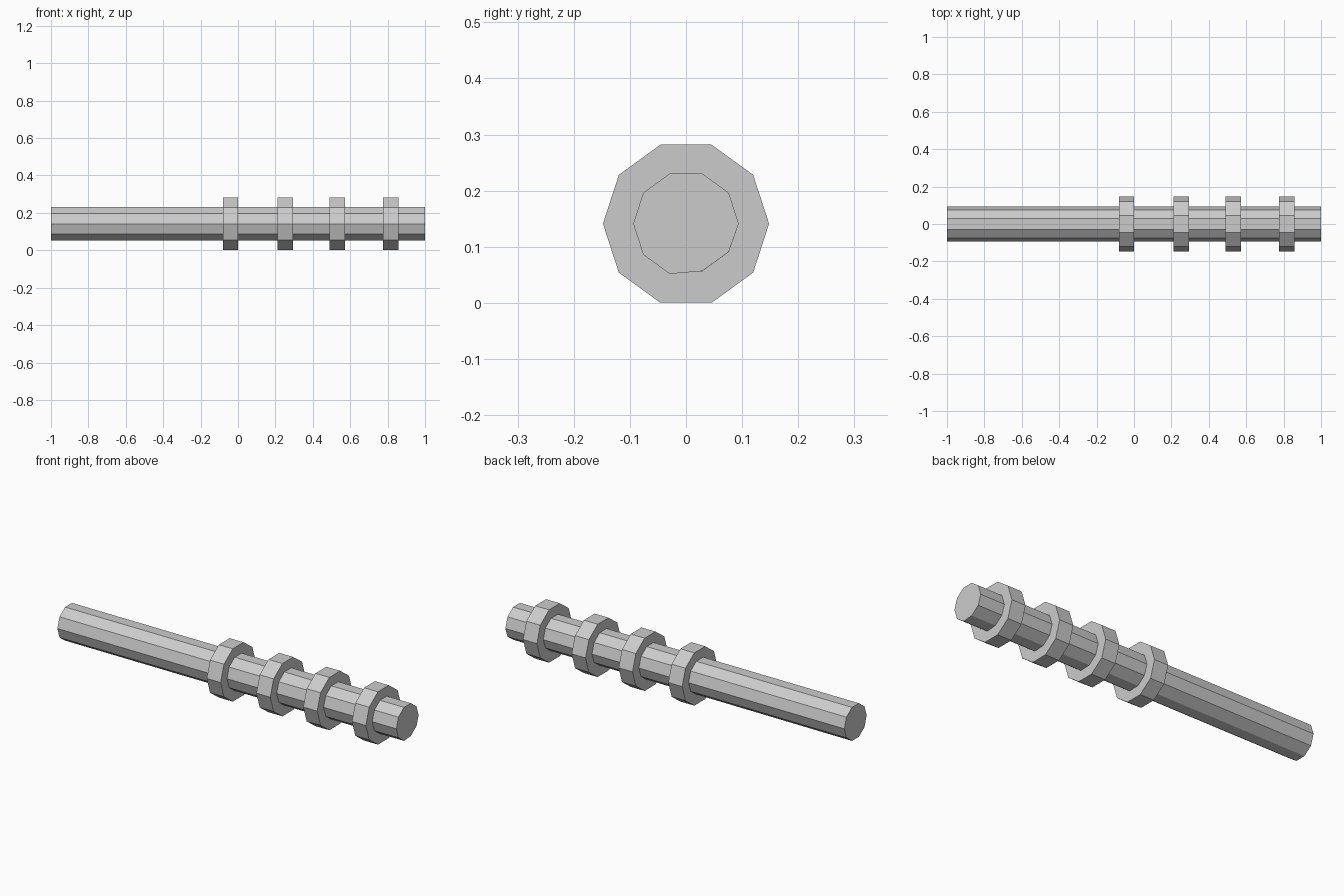
import bpy
import math

SIDES = 10
AXIS_Z = 0.141

cube = bpy.data.objects.get("Cube")
if cube:
    bpy.data.objects.remove(cube, do_unlink=True)

# Single plain metal colour
grey = bpy.data.materials.new("light grey")
grey.use_nodes = True
grey.diffuse_color = (0.6, 0.6, 0.6, 1)
grey.node_tree.nodes["Principled BSDF"].inputs["Base Color"].default_value = (0.6, 0.6, 0.6, 1)


def bar(name, x_start, x_end, radius):
    """Flat-shaded ten-sided prism along x, with corners on the +y and -y sides."""
    ring = [(radius * math.cos(math.tau * i / SIDES),
             AXIS_Z + radius * math.sin(math.tau * i / SIDES)) for i in range(SIDES)]
    verts = [(x, y, z) for x in (x_start, x_end) for y, z in ring]
    faces = [(i, (i + 1) % SIDES, (i + 1) % SIDES + SIDES, i + SIDES) for i in range(SIDES)]
    faces += [tuple(reversed(range(SIDES))), tuple(range(SIDES, 2 * SIDES))]
    mesh = bpy.data.meshes.new(name)
    mesh.from_pydata(verts, [], faces)
    mesh.materials.append(grey)
    obj = bpy.data.objects.new(name, mesh)
    bpy.context.collection.objects.link(obj)
    return obj


# Long shaft, with two lower back corners slightly worn at the left end
shaft = bar("shaft", -1, 1, 0.094)
for i in (SIDES - 2, SIDES - 1):
    shaft.data.vertices[SIDES + i].co.z += 0.005

# Four collars around the left half of the shaft
for n, x in enumerate((-0.04, 0.253, 0.53, 0.817), 1):
    bar(f"collar_{n}", x - 0.041, x + 0.041, 0.148)
